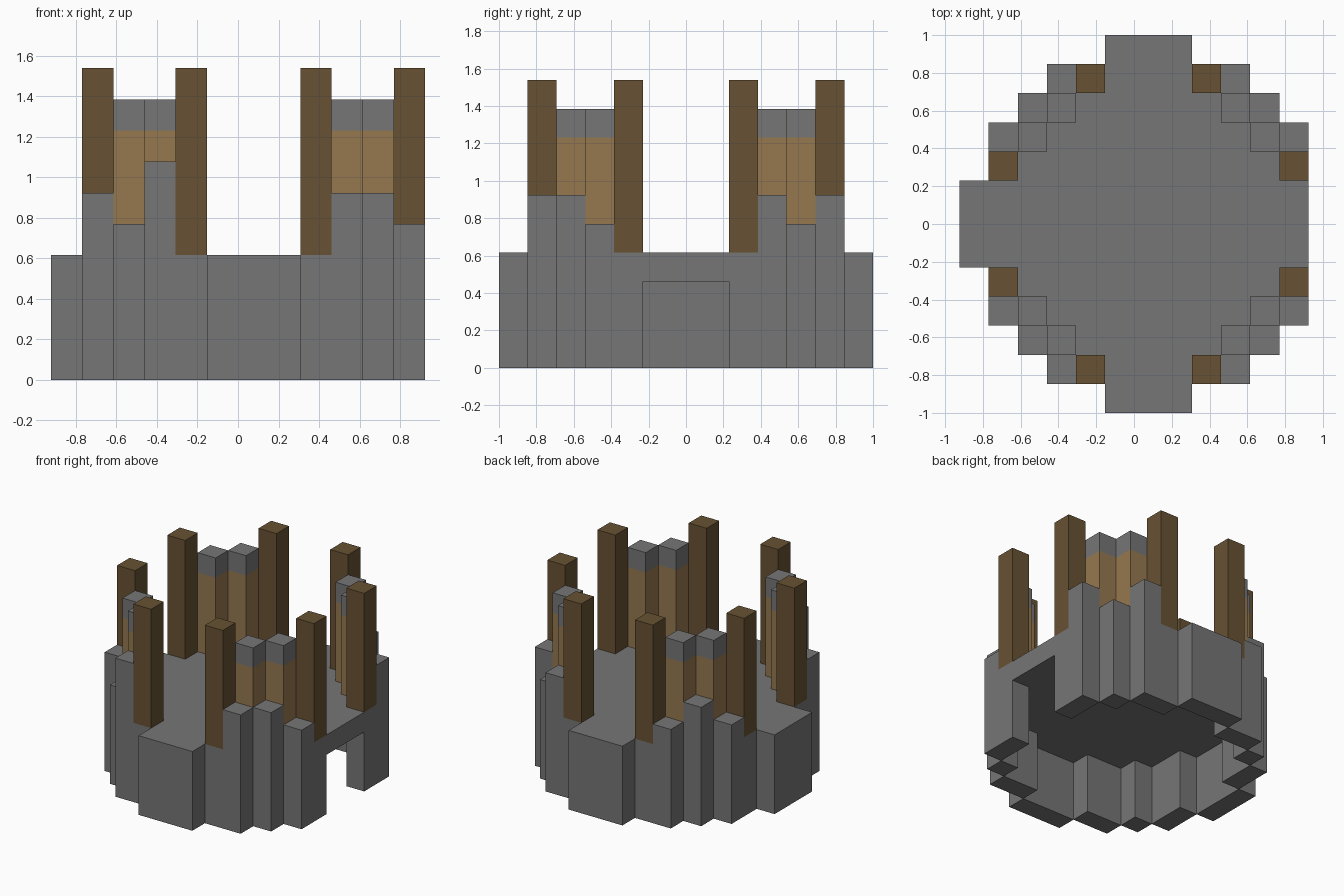
import bpy, bmesh, math
from mathutils import Vector

if "Cube" in bpy.data.objects:
    bpy.data.objects.remove(bpy.data.objects["Cube"])

U = 2 / 13                        # edge of one block
ORIGIN = Vector((-6, -6.5, 0))    # puts the plan on the world centre


def material(name, rgb):
    m = bpy.data.materials.new(name)
    m.use_nodes = True
    m.diffuse_color = (*rgb, 1)
    bsdf = m.node_tree.nodes["Principled BSDF"]
    bsdf.inputs["Base Color"].default_value = (*rgb, 1)
    bsdf.inputs["Roughness"].default_value = 0.9
    return m


STONE = material("stone grey", (0.18, 0.18, 0.18))
PLANK = material("plank tan", (0.305, 0.19, 0.08))
LOG = material("log brown", (0.137, 0.084, 0.033))


def block_object(name, cells, mat):
    """Skin a set of blocks with outside faces only, then merge flat areas."""
    bm = bmesh.new()
    verts = {}

    def vert(p):
        if p not in verts:
            verts[p] = bm.verts.new((Vector(p) + ORIGIN) * U)
        return verts[p]

    for cell in sorted(cells):
        for axis in range(3):
            for side in (0, 1):
                beside = list(cell)
                beside[axis] += 2 * side - 1
                if tuple(beside) in cells:
                    continue
                quad = []
                for du, dv in ((0, 0), (1, 0), (1, 1), (0, 1)):
                    p = list(cell)
                    p[axis] += side
                    p[(axis + 1) % 3] += du
                    p[(axis + 2) % 3] += dv
                    quad.append(vert(tuple(p)))
                bm.faces.new(quad if side else quad[::-1])
    bmesh.ops.dissolve_limit(bm, angle_limit=math.radians(1),
                             verts=bm.verts[:], edges=bm.edges[:])
    mesh = bpy.data.meshes.new(name)
    bm.to_mesh(mesh)
    bm.free()
    mesh.materials.append(mat)
    obj = bpy.data.objects.new(name, mesh)
    bpy.context.collection.objects.link(obj)
    return obj


def column(x, y, bottom, top):
    return {(x, y, z) for z in range(bottom, top)}


# Round stepped plan: half width of each row by its distance from the middle
HALF = (6, 6, 5, 5, 4, 3, 1)
plan = {(x, y) for y in range(13) for x in range(13)
        if abs(x - 6) <= HALF[abs(y - 6)]}
ring = {(x, y) for x, y in plan
        if not {(x + 1, y), (x - 1, y), (x, y + 1), (x, y - 1)} <= plan}

# Stone shell: hollow below the floor, with a doorway on the +x side
stone = set()
for x, y in plan:
    if x < 12:
        stone |= column(x, y, 0 if (x, y) in ring else 3, 4)

# Uneven battlements on the four diagonal corners
BATTLEMENTS = {(-1, -1): (7, 5, 6), (1, -1): (6, 6, 5),
               (1, 1): (6, 5, 6), (-1, 1): (5, 6, 5)}
for (sx, sy), tops in BATTLEMENTS.items():
    for n, top in enumerate(tops):
        stone |= column(6 + sx * (3 + n), 6 + sy * (5 - n), 4, top)
block_object("stone_shell", stone, STONE)

# Each corner: two timber posts flanking two plank panels with stone caps
for (sx, sy) in BATTLEMENTS:
    corner = ("back" if sy > 0 else "front") + ("_left" if sx > 0 else "_right")
    panels, caps = set(), set()
    for dx, dy in ((3, 4), (4, 3)):
        x, y = 6 + sx * dx, 6 + sy * dy
        panels |= column(x, y, 4, 8)
        caps |= column(x, y, 8, 9)
    block_object("plank_panel_" + corner, panels, PLANK)
    block_object("stone_cap_" + corner, caps, STONE)
    for kind, dx, dy in (("end", 2, 5), ("side", 5, 2)):
        block_object(f"{kind}_post_{corner}",
                     column(6 + sx * dx, 6 + sy * dy, 4, 10), LOG)
